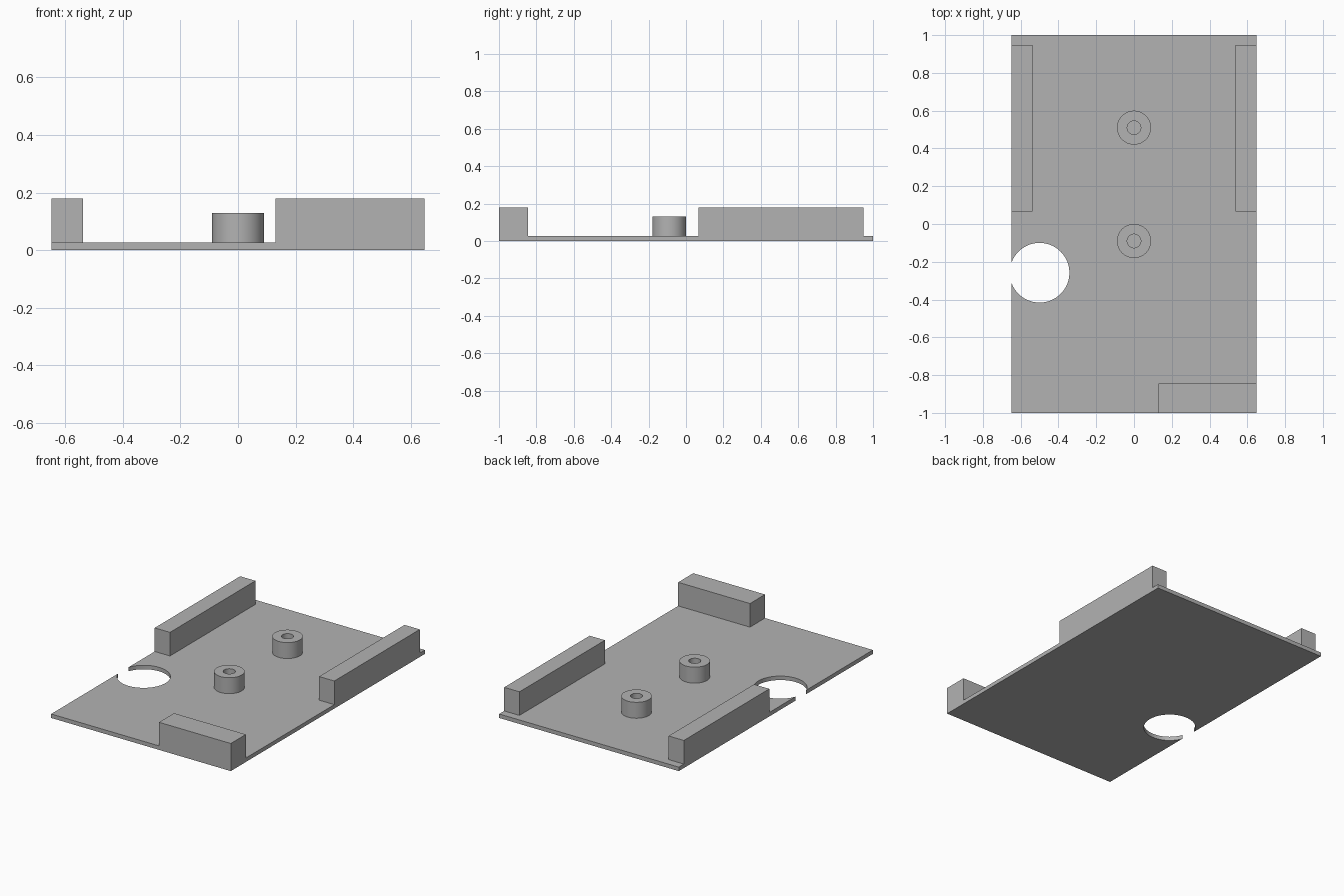
import bpy, bmesh
from math import cos, sin, pi, acos, radians

cube = bpy.data.objects.get("Cube")
if cube:
    bpy.data.objects.remove(cube, do_unlink=True)

HALF_W, HALF_L = 0.648, 1.0
PLATE_TOP, WALL_TOP, BOSS_TOP = 0.026, 0.18, 0.13

grey = bpy.data.materials.new("plain grey")
grey.use_nodes = True
colour = (0.45, 0.45, 0.45, 1)
grey.diffuse_color = colour
grey.node_tree.nodes["Principled BSDF"].inputs["Base Color"].default_value = colour


def finish(name, bm, smooth=False):
    bmesh.ops.recalc_face_normals(bm, faces=bm.faces)
    mesh = bpy.data.meshes.new(name)
    bm.to_mesh(mesh)
    bm.free()
    mesh.materials.append(grey)
    obj = bpy.data.objects.new(name, mesh)
    bpy.context.collection.objects.link(obj)
    if smooth:
        bpy.ops.object.select_all(action='DESELECT')
        obj.select_set(True)
        bpy.context.view_layer.objects.active = obj
        bpy.ops.object.shade_smooth_by_angle(angle=radians(30))
    return obj


def prism(name, outline, z0, z1, smooth=False):
    bm = bmesh.new()
    face = bm.faces.new([bm.verts.new((x, y, z0)) for x, y in outline])
    top = bmesh.ops.extrude_face_region(bm, geom=[face], use_keep_orig=True)
    verts = [v for v in top["geom"] if isinstance(v, bmesh.types.BMVert)]
    bmesh.ops.translate(bm, verts=verts, vec=(0, 0, z1 - z0))
    return finish(name, bm, smooth)


def block(name, x0, x1, y0, y1):
    return prism(name, [(x0, y0), (x1, y0), (x1, y1), (x0, y1)], PLATE_TOP, WALL_TOP)


def boss(name, y, outer=0.09, inner=0.036, steps=64):
    # Hollow post: a rectangular section swept round the z axis
    section = [(outer, PLATE_TOP), (outer, BOSS_TOP), (inner, BOSS_TOP), (inner, PLATE_TOP)]
    bm = bmesh.new()
    rings = []
    for i in range(steps):
        a = 2 * pi * i / steps
        rings.append([bm.verts.new((r * cos(a), y + r * sin(a), z)) for r, z in section])
    for i in range(steps):
        a, b = rings[i], rings[(i + 1) % steps]
        for j in range(4):
            k = (j + 1) % 4
            bm.faces.new((a[j], b[j], b[k], a[k]))
    return finish(name, bm, True)


# Base plate with a round cut-out breaking through the right edge
cx, cy, radius, steps = -0.5, -0.258, 0.158, 64
reach = acos((-HALF_W - cx) / radius)
outline = [(-HALF_W, -HALF_L), (HALF_W, -HALF_L), (HALF_W, HALF_L), (-HALF_W, HALF_L)]
for i in range(steps + 1):
    a = reach * (1 - 2 * i / steps)
    outline.append((cx + radius * cos(a), cy + radius * sin(a)))
prism("base_plate", outline, 0, PLATE_TOP, True)

# Side walls and front corner block
block("right_wall", -HALF_W, -0.538, 0.067, 0.948)
block("left_wall", 0.538, HALF_W, 0.067, 0.948)
block("front_block", 0.13, HALF_W, -HALF_L, -0.845)

# Screw posts
boss("back_post", 0.51)
boss("front_post", -0.09)
